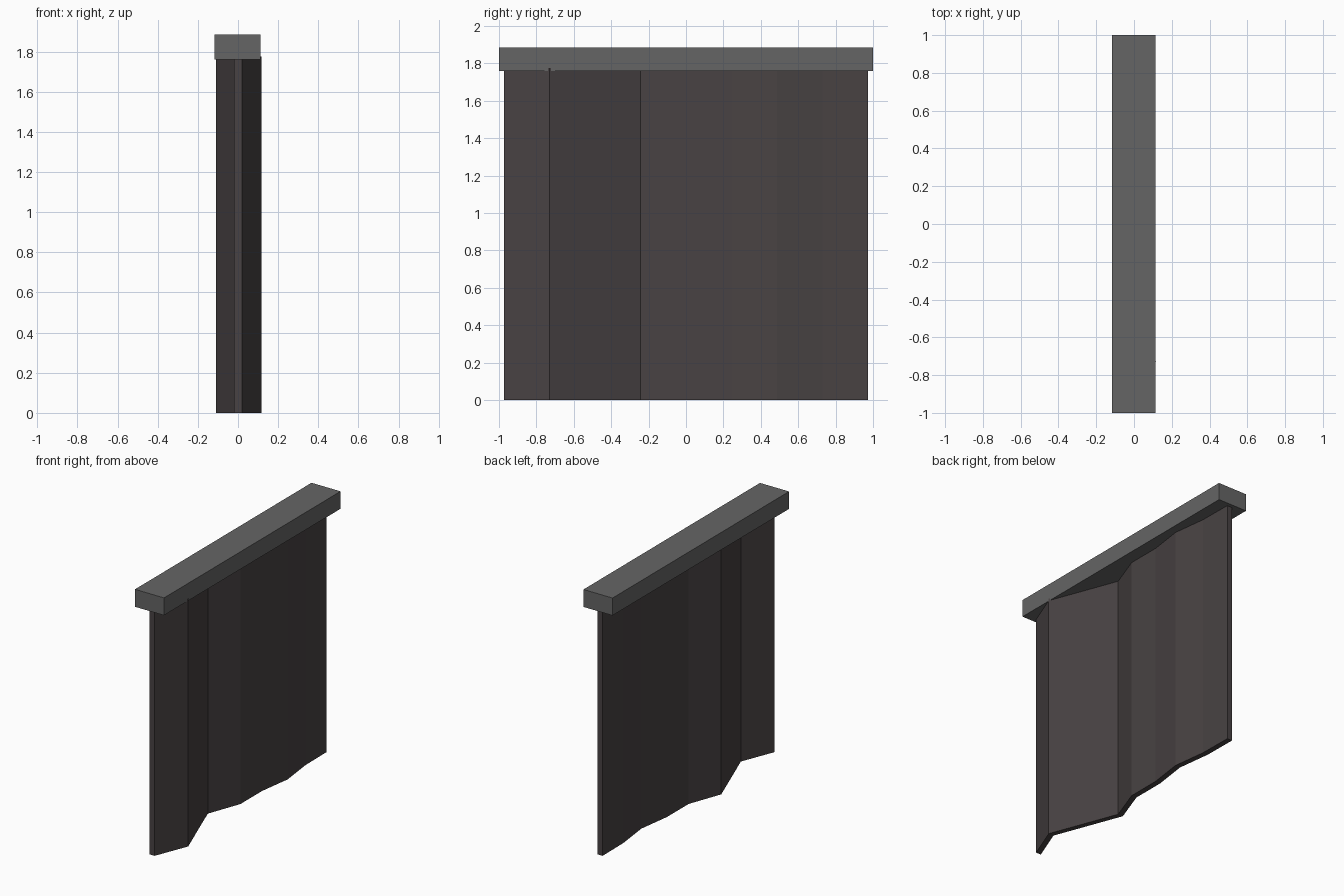
import bpy, bmesh

if "Cube" in bpy.data.objects:
    bpy.data.objects.remove(bpy.data.objects["Cube"])


def material(name, color):
    m = bpy.data.materials.new(name)
    m.diffuse_color = (*color, 1)
    m.use_nodes = True
    m.node_tree.nodes["Principled BSDF"].inputs["Base Color"].default_value = m.diffuse_color
    return m


def add_object(name, bm, mat):
    bmesh.ops.recalc_face_normals(bm, faces=bm.faces)
    mesh = bpy.data.meshes.new(name)
    bm.to_mesh(mesh)
    bm.free()
    mesh.materials.append(mat)
    ob = bpy.data.objects.new(name, mesh)
    bpy.context.collection.objects.link(ob)
    return ob


# curtain: folded strip outline, evenly spaced along y, extruded upwards
HALF, TOP = 0.02, 1.775
folds = [0.0, 0.096, 0.003, -0.089, 0.0, 0.0, 0.034, 0.003, 0.0]
path = [(x, -0.973 + i * 1.946 / 8) for i, x in enumerate(folds)]
outline = [(x + HALF, y) for x, y in path] + [(x - HALF, y) for x, y in reversed(path)]

bm = bmesh.new()
n = len(path)
low = [bm.verts.new((x, y, 0)) for x, y in outline]
high = [bm.verts.new((x, y, TOP)) for x, y in outline]
for i in range(2 * n):
    j = (i + 1) % (2 * n)
    bm.faces.new((low[i], low[j], high[j], high[i]))
for ring in (low, high):
    for i in range(n - 1):
        bm.faces.new((ring[i], ring[i + 1], ring[2 * n - 2 - i], ring[2 * n - 1 - i]))
add_object("curtain", bm, material("dark_cloth", (0.065, 0.055, 0.056)))

# rail box along the top
bm = bmesh.new()
bmesh.ops.create_cube(bm, size=1)
for v in bm.verts:
    v.co.x = v.co.x * 0.23 - 0.002
    v.co.y *= 2
    v.co.z = v.co.z * 0.125 + 1.822
add_object("curtain_rail", bm, material("rail_grey", (0.13, 0.13, 0.13)))
